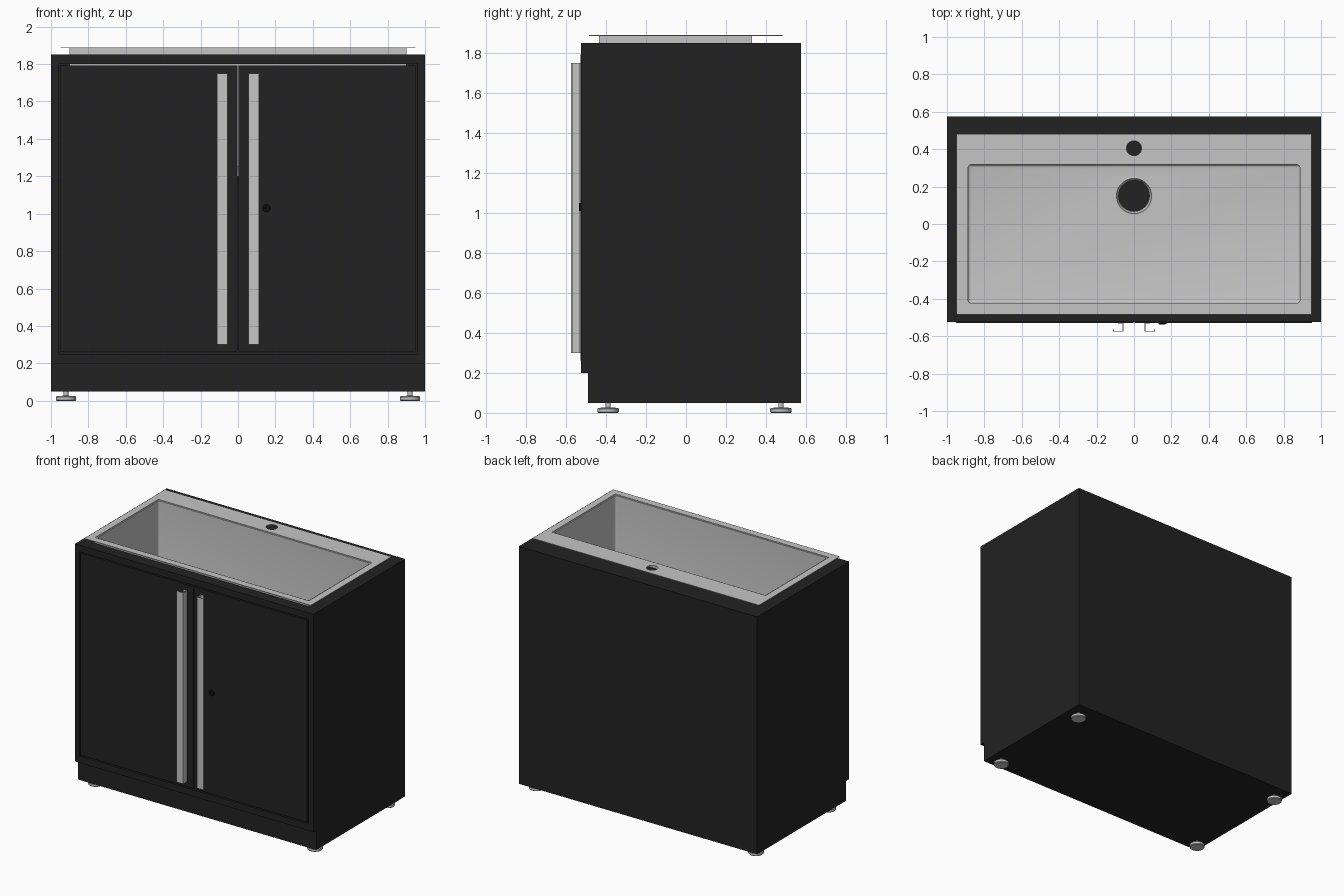
import bpy, bmesh, math
from mathutils import Matrix

if "Cube" in bpy.data.objects:
    bpy.data.objects.remove(bpy.data.objects["Cube"])


def material(name, v):
    m = bpy.data.materials.new(name)
    m.diffuse_color = (v, v, v, 1)
    m.use_nodes = True
    m.node_tree.nodes["Principled BSDF"].inputs["Base Color"].default_value = m.diffuse_color
    return m


BLACK = material("black_paint", 0.016)
STEEL = material("brushed_steel", 0.56)
DARK = material("lock_black", 0.008)


def finish(name, bm, mat=None, smooth=False):
    bmesh.ops.recalc_face_normals(bm, faces=bm.faces)
    me = bpy.data.meshes.new(name)
    bm.to_mesh(me)
    bm.free()
    ob = bpy.data.objects.new(name, me)
    bpy.context.collection.objects.link(ob)
    if mat:
        me.materials.append(mat)
    if smooth:
        smooth_it(ob)
    return ob


def activate(ob):
    bpy.ops.object.select_all(action='DESELECT')
    ob.select_set(True)
    bpy.context.view_layer.objects.active = ob


def smooth_it(ob):
    activate(ob)
    bpy.ops.object.shade_smooth_by_angle(angle=math.radians(35))


def box(name, x, y, z, mat=None, bevel=0.0, segs=1):
    bm = bmesh.new()
    bmesh.ops.create_cube(bm, size=1)
    for v in bm.verts:
        for i, (a, b) in enumerate((x, y, z)):
            v.co[i] = a if v.co[i] < 0 else b
    if bevel:
        bmesh.ops.bevel(bm, geom=bm.edges[:], offset=bevel, segments=segs,
                        affect='EDGES', profile=0.5)
    return finish(name, bm, mat)


def prism(name, pts, depth, to3d, mat):
    # extrude a closed 2D outline along a vector
    bm = bmesh.new()
    f = bm.faces.new([bm.verts.new(to3d(*p)) for p in pts])
    r = bmesh.ops.extrude_face_region(bm, geom=[f])
    bmesh.ops.translate(bm, vec=depth, verts=[
        g for g in r["geom"] if isinstance(g, bmesh.types.BMVert)])
    return finish(name, bm, mat)


def lathe(name, profile, loc, mat=None, n=40, closed=False, rot=None):
    # revolve (radius, height) points around z
    bm = bmesh.new()
    vs = [bm.verts.new((r, 0, z)) for r, z in profile]
    pairs = list(zip(vs, vs[1:])) + ([(vs[-1], vs[0])] if closed else [])
    es = [bm.edges.new(p) for p in pairs]
    bmesh.ops.spin(bm, geom=vs + es, cent=(0, 0, 0), axis=(0, 0, 1),
                   angle=math.tau, steps=n)
    bmesh.ops.remove_doubles(bm, verts=bm.verts, dist=1e-5)
    if rot:
        bmesh.ops.transform(bm, matrix=rot, verts=bm.verts)
    bmesh.ops.translate(bm, vec=loc, verts=bm.verts)
    return finish(name, bm, mat, smooth=True)


def cylinder(name, r, h, loc, mat=None, n=40, rot=None):
    return lathe(name, [(0, 0), (r, 0), (r, h), (0, h)], loc, mat, n, rot=rot)


def cut(ob, *cutters):
    for c in cutters:
        m = ob.modifiers.new("cut", 'BOOLEAN')
        m.operation, m.solver, m.object = 'DIFFERENCE', 'EXACT', c
        activate(ob)
        bpy.ops.object.modifier_apply(modifier=m.name)
        bpy.data.objects.remove(c)


# cabinet: side profile with toe kick, hollowed, open for doors and basin
cabinet = prism("cabinet_body",
                [(-0.525, 0.2), (-0.525, 1.85), (0.575, 1.85),
                 (0.575, 0.05), (-0.49, 0.05), (-0.49, 0.2)],
                (2, 0, 0), lambda y, z: (-1, y, z), BLACK)
cut(cabinet,
    box("cavity_cutter", (-0.975, 0.975), (-0.465, 0.555), (0.075, 1.83)),
    box("door_opening_cutter", (-0.96, 0.96), (-0.7, -0.4), (0.25, 1.8)),
    box("basin_opening_cutter", (-0.902, 0.902), (-0.437, 0.332), (1.7, 2.0)))

# doors and handles, mirrored left and right
for s, side in ((-1, "left"), (1, "right")):
    box(side + "_door", sorted((s * 0.003, s * 0.951)), (-0.529, -0.495),
        (0.262, 1.793), BLACK)
    t = 0.004
    outline = [(0.085, -0.528), (0.057, -0.528), (0.057, -0.575),
               (0.112, -0.575), (0.112, -0.565), (0.112 - t, -0.565),
               (0.112 - t, -0.575 + t), (0.057 + t, -0.575 + t),
               (0.057 + t, -0.528 - t), (0.085, -0.528 - t)]
    prism(side + "_handle", [(s * x, y) for x, y in outline],
          (0, 0, 1.45), lambda x, y: (x, y, 0.3), STEEL)

# door lock
lathe("door_lock", [(0, 0), (0.021, 0), (0.021, 0.006), (0.017, 0.009),
                    (0.008, 0.009), (0.006, 0.005), (0, 0.005)],
      (0.152, -0.527, 1.03), DARK, 24, rot=Matrix.Rotation(math.pi / 2, 4, 'X'))

# sink rim plate with basin and tap holes
rim = box("sink_rim", (-0.95, 0.95), (-0.485, 0.482), (1.885, 1.89), STEEL)
cut(rim,
    box("rim_cutter", (-0.896, 0.896), (-0.431, 0.326), (1.8, 2.0)),
    cylinder("tap_hole_cutter", 0.04, 0.2, (0, 0.405, 1.8)))

# deep basin with rounded inside edges and a drain hole
basin = box("sink_basin", (-0.9, 0.9), (-0.435, 0.33), (1.25, 1.8855), STEEL)
cut(basin,
    box("basin_cutter", (-0.887, 0.887), (-0.422, 0.317), (1.265, 2.1),
        bevel=0.015, segs=4),
    cylinder("drain_cutter", 0.098, 0.2, (0, 0.15, 1.15)))
smooth_it(basin)

# drain collar dished into the basin floor
lathe("drain_collar", [(0.1, 1.266), (0.094, 1.268), (0.082, 1.245),
                       (0.082, 1.2), (0.086, 1.2), (0.086, 1.243),
                       (0.097, 1.262)], (0, 0.15, 0), STEEL, 48, closed=True)

# levelling feet
for x, sx in ((-0.92, "left"), (0.92, "right")):
    for y, sy in ((-0.39, "front"), (0.475, "back")):
        lathe(f"{sy}_{sx}_foot",
              [(0, 0), (0.05, 0), (0.054, 0.004), (0.054, 0.02),
               (0.05, 0.025), (0.013, 0.027), (0.013, 0.052), (0, 0.052)],
              (x, y, 0), STEEL, 32)
